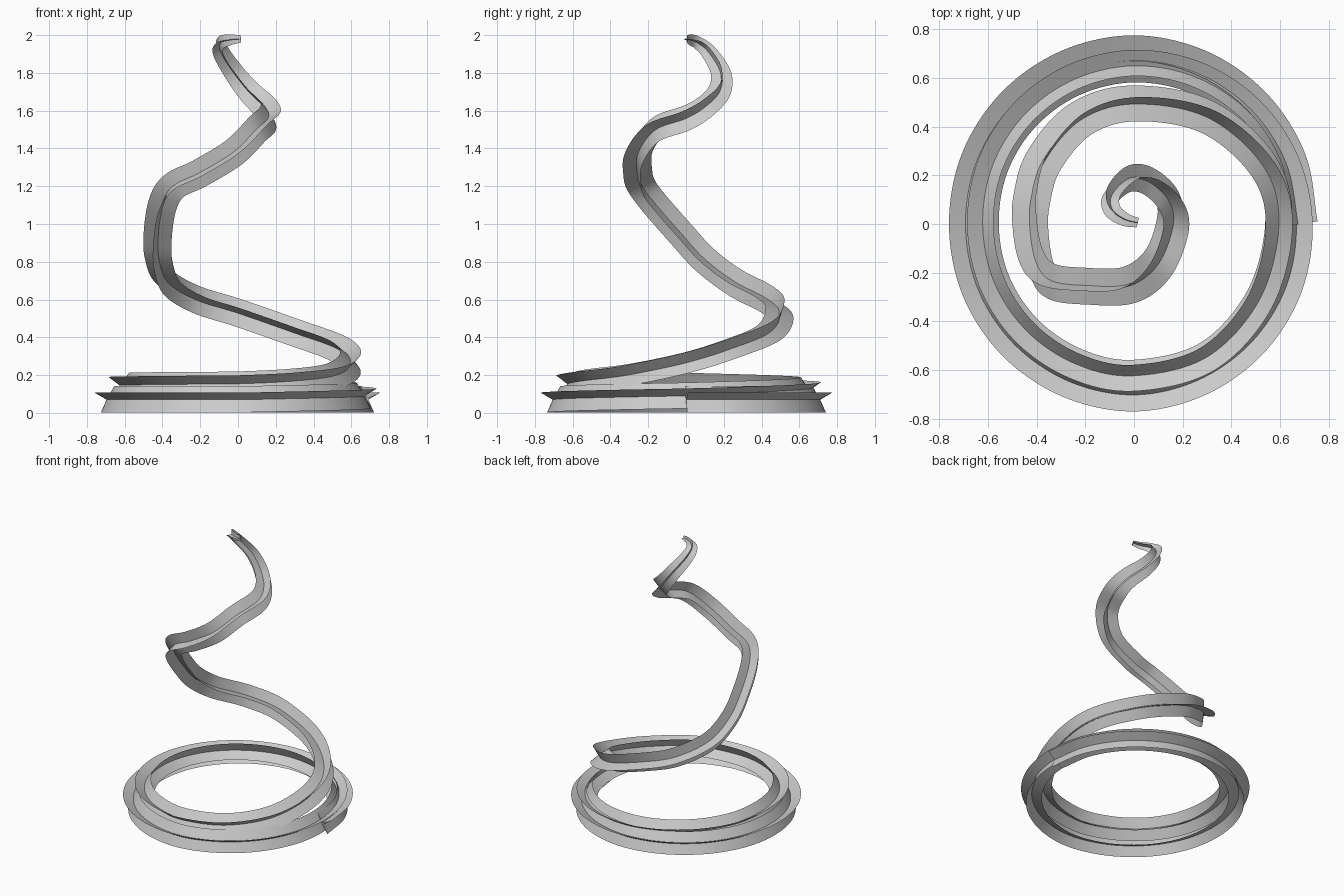
import bpy, bmesh, math
from mathutils import Vector, Quaternion

if "Cube" in bpy.data.objects:
    bpy.data.objects.remove(bpy.data.objects["Cube"])

ARM, CORE, STEPS = 0.078, 0.006, 14

# path: two flat base coils given by (radius, height) every quarter turn
path = []
base = [(.685, .072), (.705, .072), (.69, .072), (.70, .072), (.665, .092),
        (.648, .122), (.62, .147), (.622, .155)]
for i in range(29):
    k, f = divmod(i, 4)
    r0, z0 = base[k]
    r1, z1 = base[min(k + 1, 7)]
    f /= 4
    a = i * math.pi / 8
    r = r0 + (r1 - r0) * f
    path.append(Vector((r * math.cos(a), r * math.sin(a), z0 + (z1 - z0) * f)))

# rising part of the spiral up to the tip
path += [Vector(p) for p in [
    (.30, -.545, .17), (.515, -.31, .20), (.595, 0, .265), (.53, .24, .34),
    (.30, .44, .425), (0, .495, .53), (-.22, .43, .60), (-.37, .26, .69),
    (-.42, .10, .81), (-.425, -.02, .94), (-.40, -.16, 1.10), (-.34, -.235, 1.20),
    (-.20, -.255, 1.27), (-.02, -.25, 1.38), (.10, -.16, 1.50), (.16, 0, 1.56),
    (.14, .10, 1.62), (.06, .175, 1.70), (-.02, .185, 1.80), (-.09, .12, 1.91),
    (-.09, .06, 1.96), (-.04, .02, 1.975), (.015, .005, 1.98)]]
n = len(path)
# taper over the last few points
scale = [min(1, .25 + .11 * (n - 1 - i)) for i in range(n)]


def spline(i, t):
    """Catmull-Rom point between path[i] and path[i + 1]."""
    b, c = path[i], path[i + 1]
    a = path[i - 1] if i else 2 * b - c
    d = path[i + 2] if i + 2 < n else 2 * c - b
    return .5 * (2 * b + (c - a) * t + (2 * a - 5 * b + 4 * c - d) * t * t
                 + (3 * b - a - 3 * c + d) * t ** 3)


pts, sizes = [], []
for i in range(n - 1):
    for s in range(STEPS):
        t = s / STEPS
        pts.append(spline(i, t))
        sizes.append(scale[i] + (scale[i + 1] - scale[i]) * t)
pts.append(path[-1])
sizes.append(scale[-1])

# sweep a cross-shaped profile with minimum twist
bm = bmesh.new()
tan = Vector((0, 1, 0))
tilt = math.radians(27)
u = Vector((math.cos(tilt), 0, math.sin(tilt)))
rings = []
for j, p in enumerate(pts):
    new = (pts[min(j + 1, len(pts) - 1)] - pts[max(j - 1, 0)]).normalized()
    u = tan.rotation_difference(new) @ u
    u = (u - new * u.dot(new)).normalized()
    tan = new
    ring = []
    for k in range(8):
        rad = (CORE if k % 2 else ARM) * sizes[j]
        ring.append(bm.verts.new(p + Quaternion(tan, k * math.pi / 4) @ u * rad))
    rings.append(ring)
for a, b in zip(rings, rings[1:]):
    for k in range(8):
        m = (k + 1) % 8
        bm.faces.new((a[k], a[m], b[m], b[k]))
bm.faces.new(rings[0][::-1])
bm.faces.new(rings[-1])
bmesh.ops.recalc_face_normals(bm, faces=bm.faces)

mesh = bpy.data.meshes.new("spiral_ribbon")
bm.to_mesh(mesh)
bm.free()
obj = bpy.data.objects.new("spiral_ribbon", mesh)
bpy.context.collection.objects.link(obj)
bpy.context.view_layer.objects.active = obj
obj.select_set(True)
bpy.ops.object.shade_smooth_by_angle(angle=math.radians(30))
